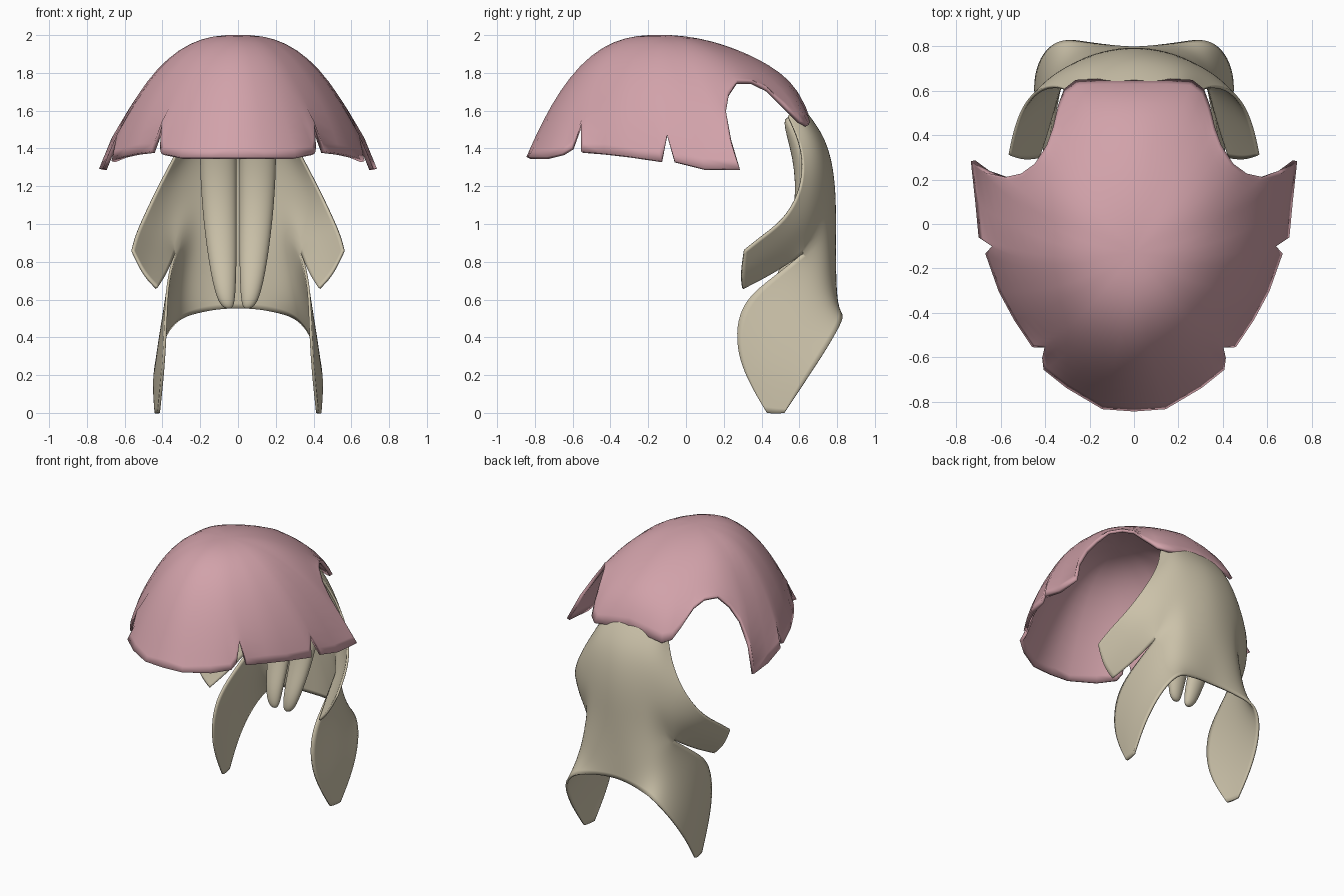
import bpy, bmesh, math

if "Cube" in bpy.data.objects:
    bpy.data.objects.remove(bpy.data.objects["Cube"])


def material(name, color):
    m = bpy.data.materials.new(name)
    m.diffuse_color = (*color, 1)
    m.use_nodes = True
    m.node_tree.nodes["Principled BSDF"].inputs["Base Color"].default_value = m.diffuse_color
    return m


PINK = material("pink", (0.64, 0.36, 0.40))
TAN = material("tan", (0.60, 0.54, 0.40))


def add_grid(bm, rows):
    """Quad sheet from equally long rows of points."""
    vs = [[bm.verts.new(p) for p in r] for r in rows]
    for a, b in zip(vs, vs[1:]):
        for i in range(len(a) - 1):
            bm.faces.new((a[i], a[i + 1], b[i + 1], b[i]))
    return vs


def make_object(name, bm, mat):
    bmesh.ops.remove_doubles(bm, verts=bm.verts, dist=0.0005)
    bmesh.ops.recalc_face_normals(bm, faces=bm.faces)
    me = bpy.data.meshes.new(name)
    bm.to_mesh(me)
    bm.free()
    me.materials.append(mat)
    ob = bpy.data.objects.new(name, me)
    bpy.context.collection.objects.link(ob)
    bpy.ops.object.select_all(action='DESELECT')
    ob.select_set(True)
    bpy.context.view_layer.objects.active = ob
    bpy.ops.object.shade_smooth()
    return ob


def mirror(ob):
    m = ob.modifiers.new("mirror", 'MIRROR')
    m.merge_threshold = 0.0005


def subdivide(ob, levels):
    s = ob.modifiers.new("smooth", 'SUBSURF')
    s.levels = s.render_levels = levels
    s.boundary_smooth = 'PRESERVE_CORNERS'


def thicken(ob, t):
    s = ob.modifiers.new("thickness", 'SOLIDIFY')
    s.thickness = t
    s.offset = 0


# Hood: a smooth dome, cut to this rim outline (right half, front to back)
RIM = [
    (0, -.835, 1.35), (.14, -.825, 1.35), (.30, -.73, 1.35), (.40, -.65, 1.37), (.405, -.60, 1.40),
    (.395, -.55, 1.54),                                       # front notch
    (.45, -.55, 1.38), (.53, -.43, 1.37), (.60, -.30, 1.355), (.66, -.13, 1.33),
    (.63, -.10, 1.47),                                        # side notch
    (.69, -.06, 1.33), (.705, .10, 1.29), (.725, .285, 1.29),
    (.66, .235, 1.45), (.57, .21, 1.59), (.50, .225, 1.68), (.44, .27, 1.75),
    (.39, .35, 1.75), (.36, .43, 1.71), (.335, .53, 1.61), (.31, .60, 1.54),
    (.26, .64, 1.52), (.15, .645, 1.54), (0, .645, 1.56),
]
# Dome outline by angle from the front: degrees, radius, curve power
SHAPE = [(0, .71, 2.7), (25, .68, 2.65), (47, .645, 2.6), (74, .645, 2.6), (90, .68, 2.6),
         (109, .735, 2.5), (120, .815, 2.4), (130, .88, 2.35), (140, .94, 2.25),
         (155, 1.03, 2.1), (180, 1.15, 2.0)]
CY, TOP = -.13, 1.99


def dome(x, y):
    a = math.degrees(math.atan2(x, CY - y))
    for (a0, r0, p0), (a1, r1, p1) in zip(SHAPE, SHAPE[1:]):
        if a <= a1:
            t = (a - a0) / (a1 - a0)
            break
    radius, power = r0 + (r1 - r0) * t, p0 + (p1 - p0) * t
    return TOP - .66 * (math.hypot(x, y - CY) / radius) ** power


def rib(i, steps=14):
    x, y, z = RIM[i]
    a = math.pi * i / (len(RIM) - 1)
    fix = z - dome(x, y)
    pts = []
    for j in range(steps + 1):
        s = 1 - (1 - j / steps) ** 1.4
        w = s ** 1.5                       # even spokes blend into the rim outline
        px = (1 - w) * .65 * s * math.sin(a) + w * x * s
        py = (1 - w) * -.65 * s * math.cos(a) + w * (y - CY) * s
        px = 0 if x == 0 else px
        pts.append((px, CY + py, dome(px, CY + py) + fix * s ** 16))
    return pts


bm = bmesh.new()
add_grid(bm, [rib(i) for i in range(len(RIM))])
bmesh.ops.dissolve_degenerate(bm, dist=0.0005, edges=bm.edges)
hood = make_object("hood", bm, PINK)
mirror(hood)
thicken(hood, 0.022)

# Lip: upper sheet, side wing, lower middle and hanging lobe (right half, mirrored)
bm = bmesh.new()
upper = [
    [(0, .61, 1.62), (.1, .605, 1.62), (.17, .60, 1.61), (.21, .58, 1.59), (.23, .54, 1.57)],
    [(0, .75, 1.45), (.14, .73, 1.45), (.22, .71, 1.43), (.27, .67, 1.42), (.31, .62, 1.40)],
    [(0, .795, 1.22), (.16, .77, 1.20), (.27, .73, 1.18), (.36, .68, 1.18), (.42, .62, 1.20)],
    [(0, .80, 1.0), (.20, .76, .97), (.32, .69, .90), (.42, .62, .98), (.50, .53, 1.03)],
]
wing = [
    upper[3][2:],
    [(.37, .48, .75), (.47, .45, .85), (.54, .41, .94)],
    [(.43, .30, .66), (.50, .29, .73), (.56, .31, .86)],
]
middle = [
    upper[3][:3],
    [(0, .785, .78), (.16, .79, .75), (.29, .75, .74)],
    [(0, .79, .555), (.11, .80, .55), (.22, .815, .53)],
]
lobe = [
    [middle[0][2], middle[1][2], middle[2][2]],
    [(.37, .45, .71), (.37, .66, .62), (.33, .835, .50)],
    [(.38, .27, .57), (.42, .55, .42), (.415, .765, .37)],
    [(.39, .26, .28), (.43, .44, .23), (.45, .64, .18)],
    [(.42, .43, 0), (.43, .48, -.005), (.435, .52, 0)],
]
for part in (upper, wing, middle, lobe):
    add_grid(bm, part)
lip = make_object("lip", bm, TAN)
mirror(lip)
subdivide(lip, 3)
thicken(lip, 0.014)

# Inner ridges: two tapered tongues (z, centre x, centre y, half width, half depth)
RINGS = [
    (1.58, .11, .54, .095, .05), (1.35, .105, .63, .105, .06), (1.1, .10, .64, .098, .06),
    (.85, .085, .575, .083, .055), (.68, .072, .51, .065, .05), (.58, .06, .485, .045, .035),
    (.55, .05, .48, .018, .012),
]
for name, side in (("ridge_right", 1), ("ridge_left", -1)):
    bm = bmesh.new()
    rows = []
    for z, cx, cy, w, d in RINGS:
        ring = [2 * math.pi * i / 10 for i in range(11)]
        rows.append([(side * (cx + w * math.cos(a)), cy + d * math.sin(a), z) for a in ring])
    vs = add_grid(bm, rows)
    bm.faces.new(vs[0][:10])
    bm.faces.new(vs[-1][:10])
    ridge = make_object(name, bm, TAN)
    subdivide(ridge, 2)
